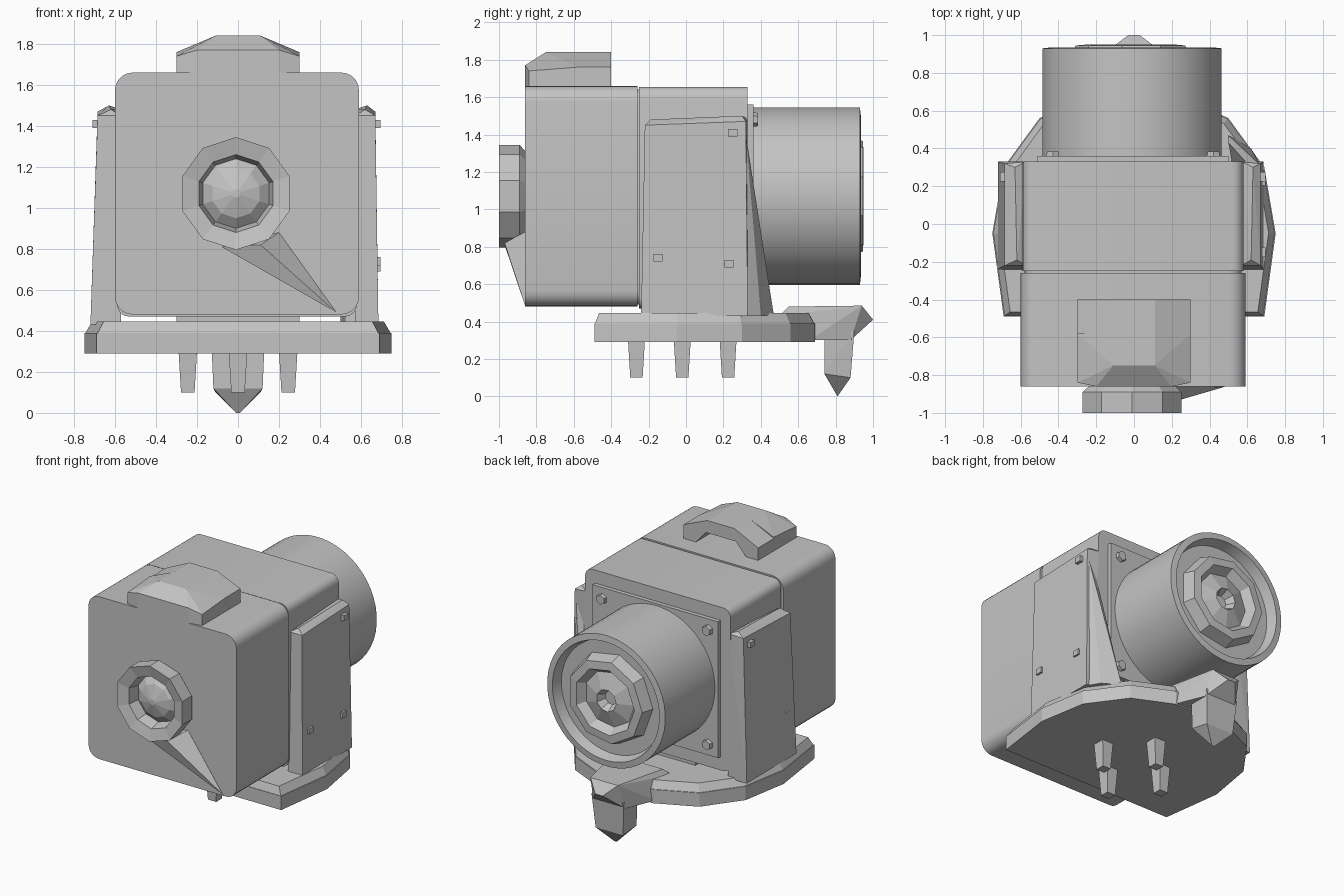
import bpy, bmesh, math
from mathutils import Vector

if "Cube" in bpy.data.objects:
    bpy.data.objects.remove(bpy.data.objects["Cube"], do_unlink=True)

grey = bpy.data.materials.new("plain grey")
grey.use_nodes = True
COLOUR = (0.55, 0.55, 0.55, 1)
grey.diffuse_color = COLOUR
grey.node_tree.nodes["Principled BSDF"].inputs["Base Color"].default_value = COLOUR


def finish(name, bm, smooth=False):
    bmesh.ops.recalc_face_normals(bm, faces=bm.faces)
    mesh = bpy.data.meshes.new(name)
    bm.to_mesh(mesh)
    bm.free()
    mesh.materials.append(grey)
    ob = bpy.data.objects.new(name, mesh)
    bpy.context.collection.objects.link(ob)
    if smooth:
        bpy.ops.object.select_all(action="DESELECT")
        ob.select_set(True)
        bpy.context.view_layer.objects.active = ob
        bpy.ops.object.shade_smooth_by_angle(angle=math.radians(35))
    return ob


def box(name, x, y, z, axis=None, radius=0.0, segments=5):
    """Box from ranges; edges along the given axis are rounded."""
    bm = bmesh.new()
    bmesh.ops.create_cube(bm, size=1)
    for v in bm.verts:
        v.co = Vector([r[0] if c < 0 else r[1] for c, r in zip(v.co, (x, y, z))])
    if axis is not None:
        edges = [e for e in bm.edges
                 if abs((e.verts[0].co - e.verts[1].co).normalized()[axis]) > 0.9]
        bmesh.ops.bevel(bm, geom=edges, offset=radius, segments=segments,
                        profile=0.5, affect="EDGES")
    return finish(name, bm, axis is not None)


def hull(name, points):
    bm = bmesh.new()
    for p in points:
        bm.verts.new(p)
    res = bmesh.ops.convex_hull(bm, input=bm.verts)
    bmesh.ops.delete(bm, geom=list({g for g in res["geom_interior"] + res["geom_unused"]
                                    if isinstance(g, bmesh.types.BMVert)}), context="VERTS")
    return finish(name, bm)


def prism(name, outline, place, lo, hi):
    """Extrude a flat outline between two levels."""
    bm = bmesh.new()
    a = [bm.verts.new(place(u, v, lo)) for u, v in outline]
    b = [bm.verts.new(place(u, v, hi)) for u, v in outline]
    bm.faces.new(a)
    bm.faces.new(b)
    for i in range(len(a)):
        j = (i + 1) % len(a)
        bm.faces.new((a[i], a[j], b[j], b[i]))
    return finish(name, bm)


def lathe(name, profile, centre, steps, smooth):
    """Spin (radius, y) points around the y axis; ends are closed."""
    bm = bmesh.new()
    rings = []
    for r, y in profile:
        rings.append([bm.verts.new((centre[0] + r * math.cos(math.tau * (i + 0.5) / steps), y,
                                    centre[1] + r * math.sin(math.tau * (i + 0.5) / steps)))
                      for i in range(steps)])
    for a, b in zip(rings, rings[1:]):
        for i in range(steps):
            j = (i + 1) % steps
            bm.faces.new((a[i], a[j], b[j], b[i]))
    bm.faces.new(rings[0])
    bm.faces.new(rings[-1])
    return finish(name, bm, smooth)


AXIS = (-0.01, 1.07)

# Housing: two rounded shells with a narrow seam
box("front_housing", (-0.6, 0.59), (-0.86, -0.26), (0.48, 1.66), 1, 0.085)
box("rear_housing", (-0.59, 0.58), (-0.25, 0.33), (0.47, 1.655), 1, 0.06)
box("housing_core", (-0.58, 0.57), (-0.3, -0.2), (0.49, 1.64), 1, 0.08)

# Small front lens with a faceted rim and a trailing web below it
lathe("front_lens", [(0.22, -0.84), (0.275, -0.89), (0.275, -1.0), (0.19, -0.98),
                     (0.17, -0.9), (0.12, -0.94), (0.02, -0.97)], AXIS, 10, False)
hull("front_web", [(-0.08, -0.97, 0.81), (0.11, -0.97, 0.82), (0.2, -0.86, 0.88),
                   (-0.08, -0.86, 0.81), (0.48, -0.862, 0.49), (0.48, -0.85, 0.49)])

# Hood on the roof: sloped front, arched rear
hull("hood_front", [(x, y, z) for s in (-1, 1) for x, y, z in (
    (s * 0.3, -0.84, 1.66), (s * 0.3, -0.84, 1.74), (s * 0.2, -0.86, 1.66), (s * 0.2, -0.86, 1.77),
    (s * 0.11, -0.75, 1.84), (s * 0.11, -0.58, 1.84), (s * 0.3, -0.58, 1.76), (s * 0.3, -0.58, 1.66))])
prism("hood_arch", [(-0.3, 1.66), (-0.3, 1.75), (-0.11, 1.84), (0.11, 1.84), (0.3, 1.76),
                    (0.3, 1.66), (0.2, 1.66), (0.12, 1.75), (-0.12, 1.75), (-0.2, 1.66)],
      lambda u, v, w: (u, w, v), -0.58, -0.4)

# Rear mounting plate, its corner bolts and the large barrel
box("mount_plate", (-0.51, 0.5), (0.32, 0.36), (0.57, 1.56))
for sx in (-0.43, 0.42):
    for z in (0.65, 1.48):
        lathe("plate_bolt", [(0.04, 0.35), (0.035, 0.385)], (sx, z), 6, False)
lathe("rear_barrel", [(0.475, 0.35), (0.475, 0.93), (0.43, 0.935), (0.41, 0.86),
                      (0.33, 0.86)], AXIS, 48, True)
lathe("rear_lens", [(0.33, 0.85), (0.3, 0.945), (0.24, 0.95), (0.2, 0.89),
                    (0.08, 0.93), (0.05, 0.87)], AXIS, 9, False)

# Side arms of the cradle with bolts
for name, s, top, low in (("left", 1, 0.67, 0.685), ("right", -1, 0.685, 0.72)):
    hull(name + "_arm", [(s * x, y, z) for x, y, z in (
        (0.57, -0.24, 0.43), (0.57, 0.33, 0.43), (low, -0.24, 0.43), (low, 0.33, 0.43),
        (0.57, -0.22, 1.45), (0.57, 0.33, 1.48), (top, -0.22, 1.45), (top, 0.32, 1.47),
        (0.62, -0.19, 1.48), (0.63, 0.3, 1.5))])
    for y, z in ((0.25, 1.41), (-0.15, 0.74), (0.23, 0.71)):
        box(name + "_arm_bolt", sorted((s * 0.64, s * (top + 0.025))),
            (y - 0.025, y + 0.025), (z - 0.02, z + 0.02))
hull("left_gusset", [(0.66, 0.32, 1.4), (0.6, 0.32, 1.3), (0.68, 0.3, 0.43), (0.52, 0.32, 0.43),
                     (0.5, 0.47, 0.43), (0.62, 0.4, 0.43), (0.5, 0.43, 0.57)])

# Base: flat at the front, rounded towards the rear, narrower at the top
half = [(0.69, -0.49), (0.75, -0.05), (0.69, 0.3), (0.5, 0.56), (0.22, 0.69)]
outline = half + [(-x, y) for x, y in reversed(half)]
base = prism("base", outline, lambda u, v, w: (u, v, w), 0.29, 0.39)
hull("base_top", [(x * k, y * k, z) for x, y in outline for k, z in ((1, 0.38), (0.95, 0.445))])
box("base_neck", (-0.3, 0.3), (-0.2, 0.32), (0.43, 0.5))

# Four short feet in a ring under the base
for i in range(4):
    a = i * math.pi / 2
    cx, cy = 0.245 * math.cos(a), -0.02 + 0.245 * math.sin(a)
    hull("foot", [(cx + dx * k, cy + dy * k, z) for dx in (-1, 1) for dy in (-1, 1)
                  for k, z in ((0.045, 0.3), (0.033, 0.1))])

# Rear tail with a pointed downward grip
hull("tail_arm", [(s * x, y, z) for s in (-1, 1) for x, y, z in (
    (0.24, 0.5, 0.43), (0.2, 0.55, 0.48), (0.22, 0.66, 0.3), (0.12, 0.74, 0.3),
    (0.13, 0.88, 0.3), (0.11, 0.94, 0.485), (0.03, 1.0, 0.41))])
hull("tail_grip", [(s * x, y, z) for s in (-1, 1) for x, y, z in (
    (0.13, 0.74, 0.35), (0.13, 0.9, 0.35), (0.12, 0.74, 0.12), (0.11, 0.88, 0.1),
    (0.01, 0.81, 0.0))])
